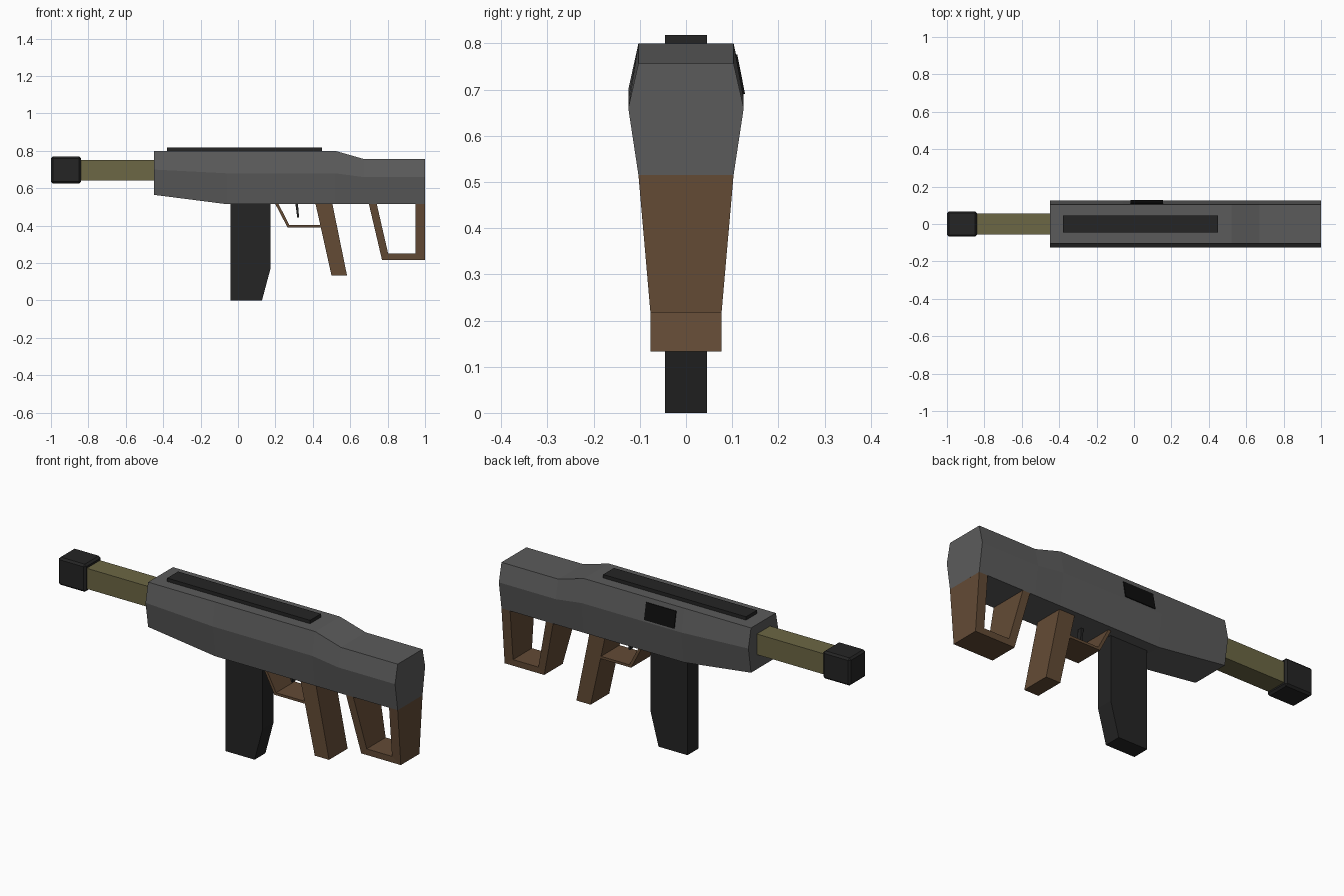
import bpy, bmesh

if "Cube" in bpy.data.objects:
    bpy.data.objects.remove(bpy.data.objects["Cube"])


def material(name, rgb):
    m = bpy.data.materials.new(name)
    m.diffuse_color = (*rgb, 1)
    m.use_nodes = True
    m.node_tree.nodes["Principled BSDF"].inputs["Base Color"].default_value = m.diffuse_color
    return m


GREY = material("grey_metal", (0.105, 0.105, 0.105))
BLACK = material("black_metal", (0.018, 0.018, 0.018))
BROWN = material("brown_grip", (0.125, 0.07, 0.036))
OLIVE = material("olive_barrel", (0.15, 0.135, 0.058))
PORT = material("port_black", (0.004, 0.004, 0.004))


def loft(name, rings, mat):
    """Skin a list of equal-length point rings and cap both ends."""
    bm = bmesh.new()
    rows = [[bm.verts.new(p) for p in ring] for ring in rings]
    n = len(rows[0])
    for a, b in zip(rows, rows[1:]):
        for i in range(n):
            j = (i + 1) % n
            bm.faces.new((a[i], a[j], b[j], b[i]))
    bm.faces.new(rows[0])
    bm.faces.new(rows[-1])
    bmesh.ops.recalc_face_normals(bm, faces=bm.faces)
    me = bpy.data.meshes.new(name)
    bm.to_mesh(me)
    bm.free()
    me.materials.append(mat)
    ob = bpy.data.objects.new(name, me)
    bpy.context.collection.objects.link(ob)
    return ob


def prism(name, profile, half, mat):
    """Extrude an (x, z) profile symmetrically across y."""
    return loft(name, [[(x, y, z) for x, z in profile] for y in (-half, half)], mat)


def strap(name, outer, inner, width, mat):
    """Bent bar between two (x, z) paths, with half width depending on z."""
    rings = []
    for (ox, oz), (ix, iz) in zip(outer, inner):
        wo, wi = width(oz), width(iz)
        rings.append([(ox, -wo, oz), (ox, wo, oz), (ix, wi, iz), (ix, -wi, iz)])
    return loft(name, rings, mat)


def taper(z):
    t = min(max((z - 0.235) / (0.515 - 0.235), 0), 1)
    return 0.077 + t * 0.026


# Receiver: hexagonal sections (x, bottom, ridge, top)
sections = [(-0.45, 0.565, 0.70, 0.80), (-0.06, 0.515, 0.68, 0.80),
            (0.52, 0.515, 0.68, 0.80), (0.67, 0.515, 0.66, 0.757),
            (1.0, 0.515, 0.66, 0.757)]
loft("receiver", [[(x, -0.103, b), (x, 0.103, b), (x, 0.125, m),
                   (x, 0.103, t), (x, -0.103, t), (x, -0.125, m)]
                  for x, b, m, t in sections], GREY)

# Barrel and chamfered muzzle
prism("barrel", [(-0.86, 0.642), (-0.44, 0.642), (-0.44, 0.75), (-0.86, 0.75)], 0.055, OLIVE)
muzzle = prism("muzzle", [(-1, 0.625), (-0.84, 0.625), (-0.84, 0.77), (-1, 0.77)], 0.068, BLACK)
bevel = muzzle.modifiers.new("chamfer", 'BEVEL')
bevel.width = 0.01
bevel.segments = 1

# Top rail
prism("top_rail", [(-0.38, 0.79), (0.45, 0.79), (0.45, 0.818), (-0.38, 0.818)], 0.045, BLACK)

# Ejection port cover, lying on the upper side face
loft("ejection_port", [[(x, 0.09, 0.69), (x, 0.128, 0.69), (x, 0.111, 0.776), (x, 0.09, 0.776)]
                       for x in (-0.02, 0.155)], PORT)

# Magazine
prism("magazine", [(-0.04, 0.525), (-0.04, 0), (0.128, 0), (0.175, 0.175), (0.175, 0.525)],
      0.045, BLACK)

# Pistol grip, trigger and trigger guard
prism("grip", [(0.415, 0.515), (0.50, 0.133), (0.583, 0.133), (0.505, 0.515)], 0.077, BROWN)
prism("trigger", [(0.306, 0.52), (0.312, 0.48), (0.316, 0.445), (0.327, 0.445),
                  (0.323, 0.48), (0.321, 0.52)], 0.012, BLACK)
strap("trigger_guard", [(0.20, 0.515), (0.265, 0.39), (0.45, 0.39)],
      [(0.217, 0.515), (0.275, 0.403), (0.45, 0.403)], lambda z: 0.077, BROWN)

# Open-frame shoulder stock
strap("stock_frame", [(0.70, 0.515), (0.77, 0.217), (1.0, 0.217), (1.0, 0.515)],
      [(0.742, 0.515), (0.803, 0.25), (0.95, 0.25), (0.95, 0.515)], taper, BROWN)
